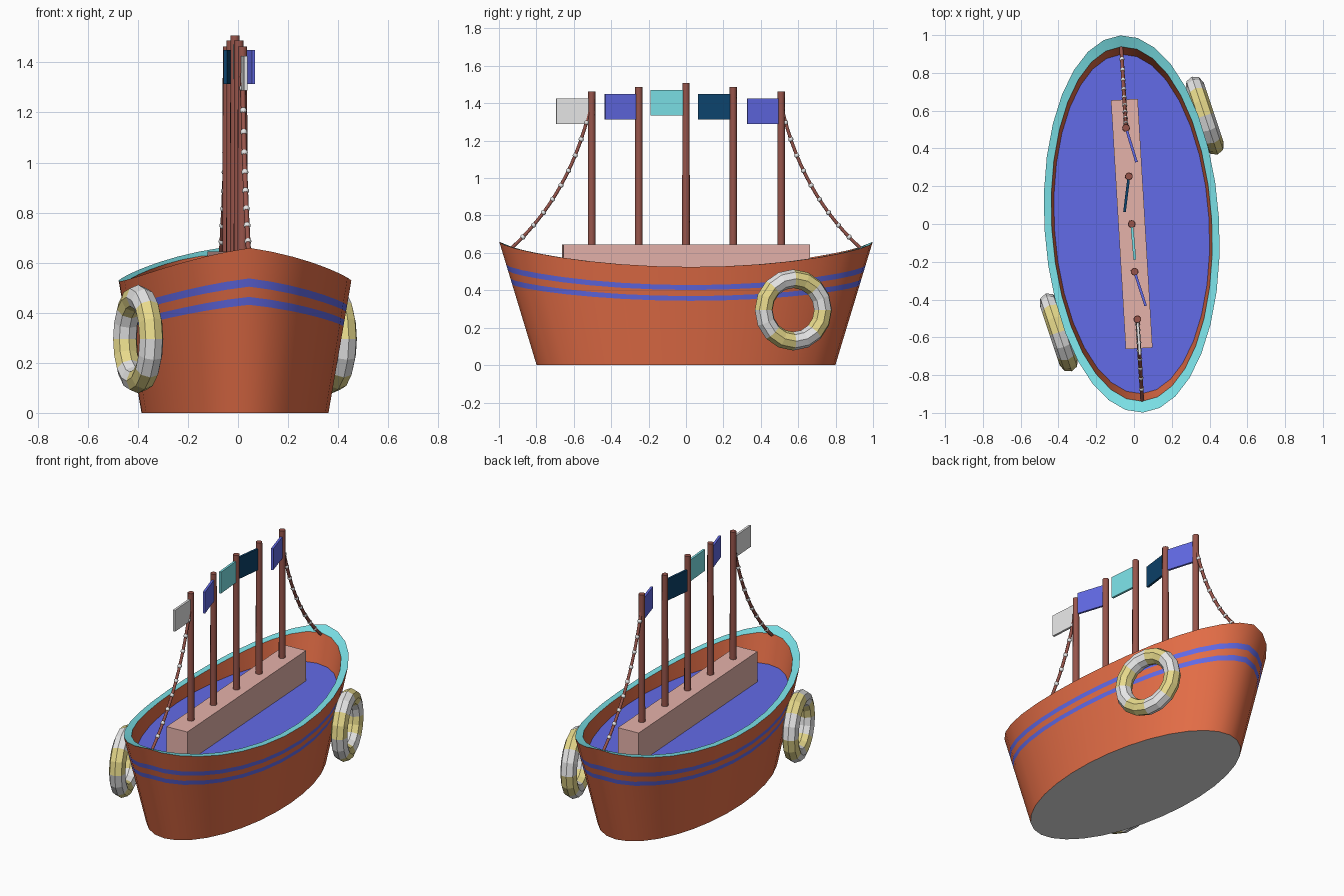
import bpy, bmesh, math
from mathutils import Matrix, Vector

if "Cube" in bpy.data.objects:
    bpy.data.objects.remove(bpy.data.objects["Cube"])

# Whole boat is turned slightly about z
PLACE = Matrix.Translation((-0.012, 0, 0)) @ Matrix.Rotation(math.radians(3.4), 4, 'Z')


def mat(name, r, g, b):
    m = bpy.data.materials.new(name)
    lin = [(c / 255 / 12.92) if c < 11 else ((c / 255 + 0.055) / 1.055) ** 2.4 for c in (r, g, b)]
    m.diffuse_color = (*lin, 1)
    m.use_nodes = True
    m.node_tree.nodes["Principled BSDF"].inputs["Base Color"].default_value = m.diffuse_color
    return m


ORANGE = mat("hull_orange", 229, 110, 71)
BLUE = mat("blue", 102, 110, 238)
TEAL = mat("teal", 128, 234, 240)
PINK = mat("cabin_pink", 229, 178, 170)
BROWN = mat("mast_brown", 152, 85, 75)
NAVY = mat("navy", 12, 66, 108)
GREY = mat("light_grey", 234, 234, 234)
YELLOW = mat("pale_yellow", 240, 226, 145)


def finish(bm, name, mats, smooth=None):
    bmesh.ops.recalc_face_normals(bm, faces=bm.faces)
    bm.transform(PLACE)
    me = bpy.data.meshes.new(name)
    bm.to_mesh(me)
    bm.free()
    for m in mats:
        me.materials.append(m)
    ob = bpy.data.objects.new(name, me)
    bpy.context.collection.objects.link(ob)
    if smooth:
        bpy.ops.object.select_all(action='DESELECT')
        ob.select_set(True)
        bpy.context.view_layer.objects.active = ob
        bpy.ops.object.shade_smooth_by_angle(angle=math.radians(smooth))
    return ob


def box(name, size, matrix, m):
    bm = bmesh.new()
    bmesh.ops.create_cube(bm, size=1, matrix=matrix @ Matrix.Diagonal((*size, 1)))
    return finish(bm, name, [m])


# Hull: elliptical rings with a curved sheer, stripe bands, rim, inner wall and deck
SEG = 32
DECK_Z = 0.45


def ring(bm, ax, ay, height):
    vs = []
    for i in range(SEG):
        a = 2 * math.pi * i / SEG
        vs.append(bm.verts.new((ax * math.cos(a), ay * math.sin(a), height(math.sin(a)))))
    return vs


def sheer(s):
    c = math.sqrt(max(0, 1 - s * s))
    return 0.525 + 0.134 * (1 - 0.5 * c - 0.5 * c * c)


bm = bmesh.new()
rings = []
for f in (0, 0.655, 0.703, 0.765, 0.815, 1):
    rings.append(ring(bm, 0.372 + 0.091 * f, 0.8 + 0.2 * f, lambda s, f=f: f * sheer(s)))
rings.append(ring(bm, 0.424, 0.94, lambda s: sheer(s * 0.95)))
rings.append(ring(bm, 0.41, 0.90, lambda s: DECK_Z))
for k, mi in enumerate((0, 1, 0, 1, 0, 2, 0)):
    lo, hi = rings[k], rings[k + 1]
    for i in range(SEG):
        j = (i + 1) % SEG
        bm.faces.new((lo[i], lo[j], hi[j], hi[i])).material_index = mi
bm.faces.new(rings[0]).material_index = 3
bm.faces.new(rings[-1]).material_index = 1
finish(bm, "hull", [ORANGE, BLUE, TEAL, GREY], 35)

# Long cabin block
box("cabin", (0.142, 1.32, 0.195), Matrix.Translation((0, 0, DECK_Z + 0.0975)), PINK)

# Masts with flags: y, top height, flag colour, flag heading in degrees from -y
for n, (y, top, colour, head) in enumerate((
        (-0.505, 1.463, GREY, 4), (-0.253, 1.488, BLUE, 18), (0, 1.508, TEAL, 5),
        (0.253, 1.488, NAVY, -7), (0.51, 1.463, BLUE, 17))):
    bm = bmesh.new()
    bmesh.ops.create_cone(bm, cap_ends=True, segments=10, radius1=0.021, radius2=0.019, depth=top - 0.6,
                          matrix=Matrix.Translation((0, y, (top + 0.6) / 2)))
    finish(bm, f"mast_{n + 1}", [BROWN], 40)
    turn = Matrix.Rotation(math.radians(head - 3.4), 4, 'Z')
    box(f"flag_{n + 1}", (0.014, 0.18, 0.137),
        Matrix.Translation((0, y, top - 0.106)) @ turn @ Matrix.Translation((0, -0.1, 0)), colour)

# Sagging ropes from the end masts to bow and stern, strung with beads
P0, P1, P2 = Vector((0, 0.51, 1.39)), Vector((0, 0.617, 0.915)), Vector((0, 0.935, 0.625))


def sag(t, side):
    p = P0 * (1 - t) ** 2 + P1 * 2 * t * (1 - t) + P2 * t * t
    return Vector((0, p.y * side, p.z))


for side, label in ((-1, "front"), (1, "back")):
    bm = bmesh.new()
    prev = None
    for k in range(15):
        t = k / 14
        d = (sag(t + 0.01, side) - sag(t - 0.01, side)).normalized()
        u, w = Vector((1, 0, 0)), d.cross(Vector((1, 0, 0)))
        cur = [bm.verts.new(sag(t, side) + 0.01 * (math.cos(a) * u + math.sin(a) * w))
               for a in (i * math.pi / 3 for i in range(6))]
        if prev:
            for i in range(6):
                j = (i + 1) % 6
                bm.faces.new((prev[i], prev[j], cur[j], cur[i]))
        else:
            bm.faces.new(cur)
        prev = cur
    bm.faces.new(prev)
    finish(bm, f"{label}_rope", [BROWN], 70)
    bm = bmesh.new()
    for k in range(1, 10):
        bmesh.ops.create_uvsphere(bm, u_segments=8, v_segments=6, radius=0.014,
                                  matrix=Matrix.Translation(sag(k / 10, side)))
    finish(bm, f"{label}_rope_beads", [GREY], 60)

# Life rings with alternating bands, one on each side
MAJ, MIN, R, r = 16, 8, 0.167, 0.05
for side, label in ((1, "right"), (-1, "left")):
    bm = bmesh.new()
    loops = []
    for i in range(MAJ):
        a = 2 * math.pi * i / MAJ
        loop = []
        for k in range(MIN):
            b = 2 * math.pi * k / MIN
            q = R + r * math.cos(b)
            loop.append(bm.verts.new((r * math.sin(b), q * math.cos(a), q * math.sin(a))))
        loops.append(loop)
    for i in range(MAJ):
        A, B = loops[i], loops[(i + 1) % MAJ]
        for k in range(MIN):
            j = (k + 1) % MIN
            bm.faces.new((A[k], A[j], B[j], B[k])).material_index = (i // 2) % 2
    bm.transform(Matrix.Translation((0.42 * side, 0.55 * side, 0.295))
                 @ Matrix.Rotation(math.radians(15), 4, 'Z'))
    finish(bm, f"{label}_life_ring", [GREY, YELLOW])
